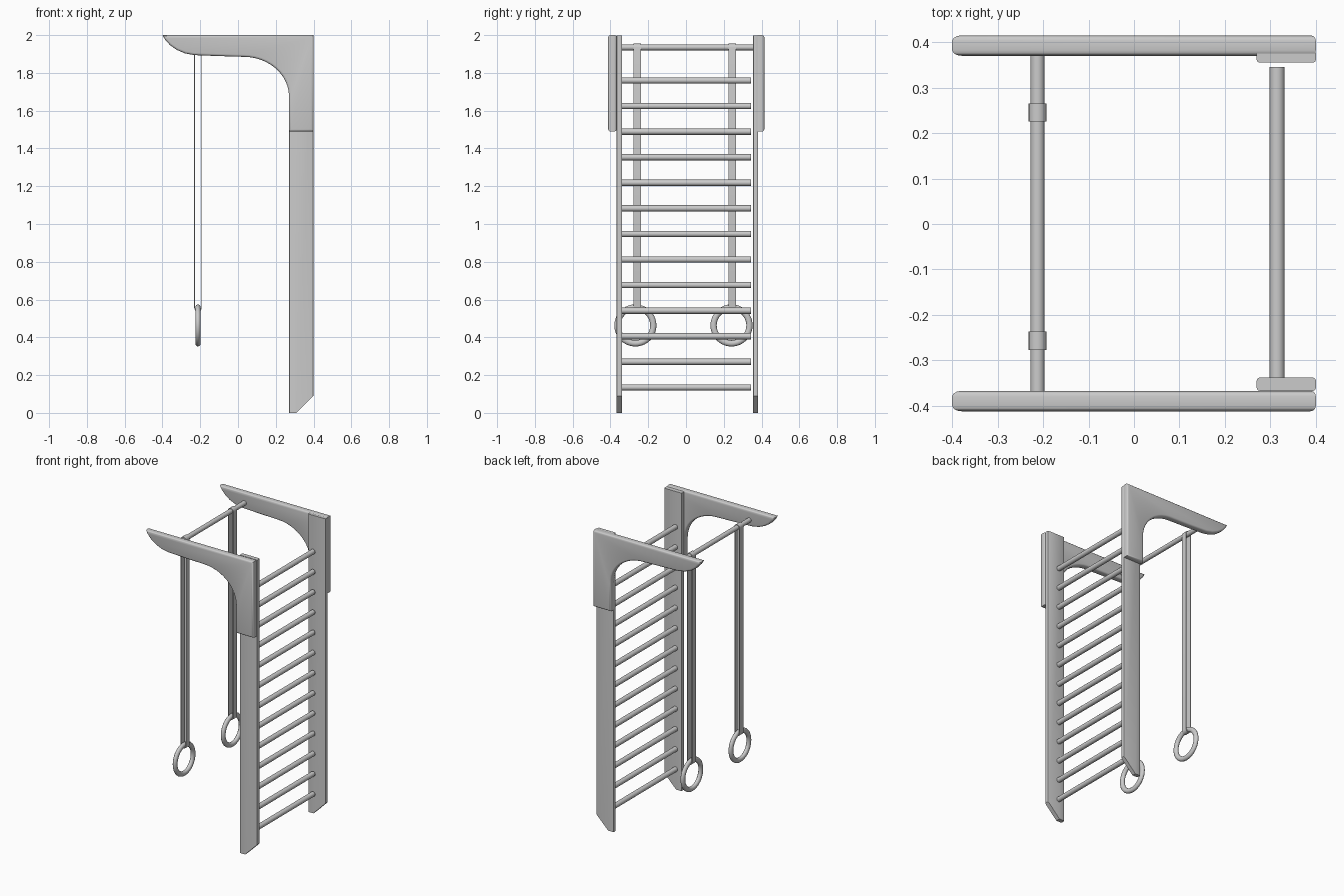
import bpy, bmesh
from math import pi, sin, cos, radians

cube = bpy.data.objects.get("Cube")
if cube:
    bpy.data.objects.remove(cube, do_unlink=True)

grey = bpy.data.materials.new("light grey")
grey.use_nodes = True
COLOR = (0.6, 0.6, 0.6, 1)
grey.diffuse_color = COLOR
grey.node_tree.nodes["Principled BSDF"].inputs["Base Color"].default_value = COLOR


def finish(obj, name):
    obj.name = name
    obj.data.materials.append(grey)
    bpy.ops.object.select_all(action='DESELECT')
    obj.select_set(True)
    bpy.context.view_layer.objects.active = obj
    bpy.ops.object.shade_smooth_by_angle(angle=radians(35))
    return obj


def extrude_profile(name, points, y0, y1):
    """Solid from an x-z outline, extruded along y."""
    bm = bmesh.new()
    face = bm.faces.new([bm.verts.new((x, y0, z)) for x, z in points])
    moved = bmesh.ops.extrude_face_region(bm, geom=[face])["geom"]
    verts = [v for v in moved if isinstance(v, bmesh.types.BMVert)]
    bmesh.ops.translate(bm, verts=verts, vec=(0, y1 - y0, 0))
    bmesh.ops.recalc_face_normals(bm, faces=bm.faces)
    mesh = bpy.data.meshes.new(name)
    bm.to_mesh(mesh)
    bm.free()
    obj = bpy.data.objects.new(name, mesh)
    bpy.context.collection.objects.link(obj)
    return obj


def add_bevel(obj, width, segments, along):
    """Round only the edges chosen by the rule, leaving the rest sharp."""
    bm = bmesh.new()
    bm.from_mesh(obj.data)
    edges = [e for e in bm.edges if along(e.verts[0].co - e.verts[1].co)]
    bmesh.ops.bevel(bm, geom=edges, offset=width, segments=segments,
                    profile=0.5, affect='EDGES')
    bm.to_mesh(obj.data)
    bm.free()


def rod(name, x, z, y0, y1, radius):
    bpy.ops.mesh.primitive_cylinder_add(
        vertices=20, radius=radius, depth=y1 - y0,
        location=(x, (y0 + y1) / 2, z), rotation=(pi / 2, 0, 0))
    return finish(bpy.context.object, name)


# Outlines of the upright board and the cantilever bracket
POST = [(0.27, 0), (0.31, 0), (0.4, 0.09), (0.4, 1.997), (0.27, 1.997)]
curve = [(0.03 + 0.24 * cos(a), 1.675 + 0.21 * sin(a))
         for a in (i * pi / 24 for i in range(13))]
BRACKET = ([(-0.4, 2), (0.4, 2), (0.4, 1.49), (0.27, 1.49)] + curve
           + [(-0.1, 1.889), (-0.23, 1.894), (-0.28, 1.903), (-0.325, 1.922),
              (-0.36, 1.947), (-0.385, 1.975)])

sides = (("right", -0.367, -0.338, -0.412, -0.367),
         ("left", 0.355, 0.382, 0.37, 0.415))
for side, p0, p1, b0, b1 in sides:
    post = extrude_profile(side + "_post", POST, p0, p1)
    add_bevel(post, 0.006, 2, lambda d: abs(d.y) < 1e-4 and abs(d.z) > 1)
    finish(post, side + "_post")
    bracket = extrude_profile(side + "_bracket", BRACKET, b0, b1)
    add_bevel(bracket, 0.012, 3, lambda d: abs(d.y) < 1e-4)
    finish(bracket, side + "_bracket")

# Ladder rungs and the overhead bar
for i in range(13):
    rod(f"rung_{i + 1}", 0.315, 0.135 + i * 0.1354, -0.338, 0.345, 0.0165)
BAR_X = -0.212
rod("overhead_bar", BAR_X, 1.935, -0.37, 0.373, 0.0155)


def strap_loop(name, y, width, top, bottom, outer, thickness):
    """Closed flat band hanging over the bar and under the ring."""
    def loop(r):
        angles = [i * pi / 8 for i in range(9)]
        upper = [(r * cos(a), top + r * sin(a)) for a in angles]
        lower = [(-r * cos(a), bottom - r * sin(a)) for a in angles]
        return upper + lower

    bm = bmesh.new()
    rings = []
    for r, dy in ((outer, -1), (outer, 1), (outer - thickness, 1),
                  (outer - thickness, -1)):
        rings.append([bm.verts.new((BAR_X + px, y + dy * width / 2, pz))
                      for px, pz in loop(r)])
    count = len(rings[0])
    for k in range(4):
        a, b = rings[k], rings[(k + 1) % 4]
        for i in range(count):
            j = (i + 1) % count
            bm.faces.new((a[i], a[j], b[j], b[i]))
    bmesh.ops.recalc_face_normals(bm, faces=bm.faces)
    mesh = bpy.data.meshes.new(name)
    bm.to_mesh(mesh)
    bm.free()
    obj = bpy.data.objects.new(name, mesh)
    bpy.context.collection.objects.link(obj)
    finish(obj, name)


# Hanging straps with gymnastic rings
for side, strap_y, ring_y in (("right", -0.257, -0.268), ("left", 0.245, 0.241)):
    strap_loop(side + "_strap", strap_y, 0.04, 1.935, 0.556, 0.02, 0.005)
    bpy.ops.mesh.primitive_torus_add(
        major_segments=40, minor_segments=12, major_radius=0.095,
        minor_radius=0.0165, location=(BAR_X, ring_y, 0.463),
        rotation=(0, pi / 2, 0))
    ring = bpy.context.object
    ring.scale.z = 0.85
    finish(ring, side + "_ring")
